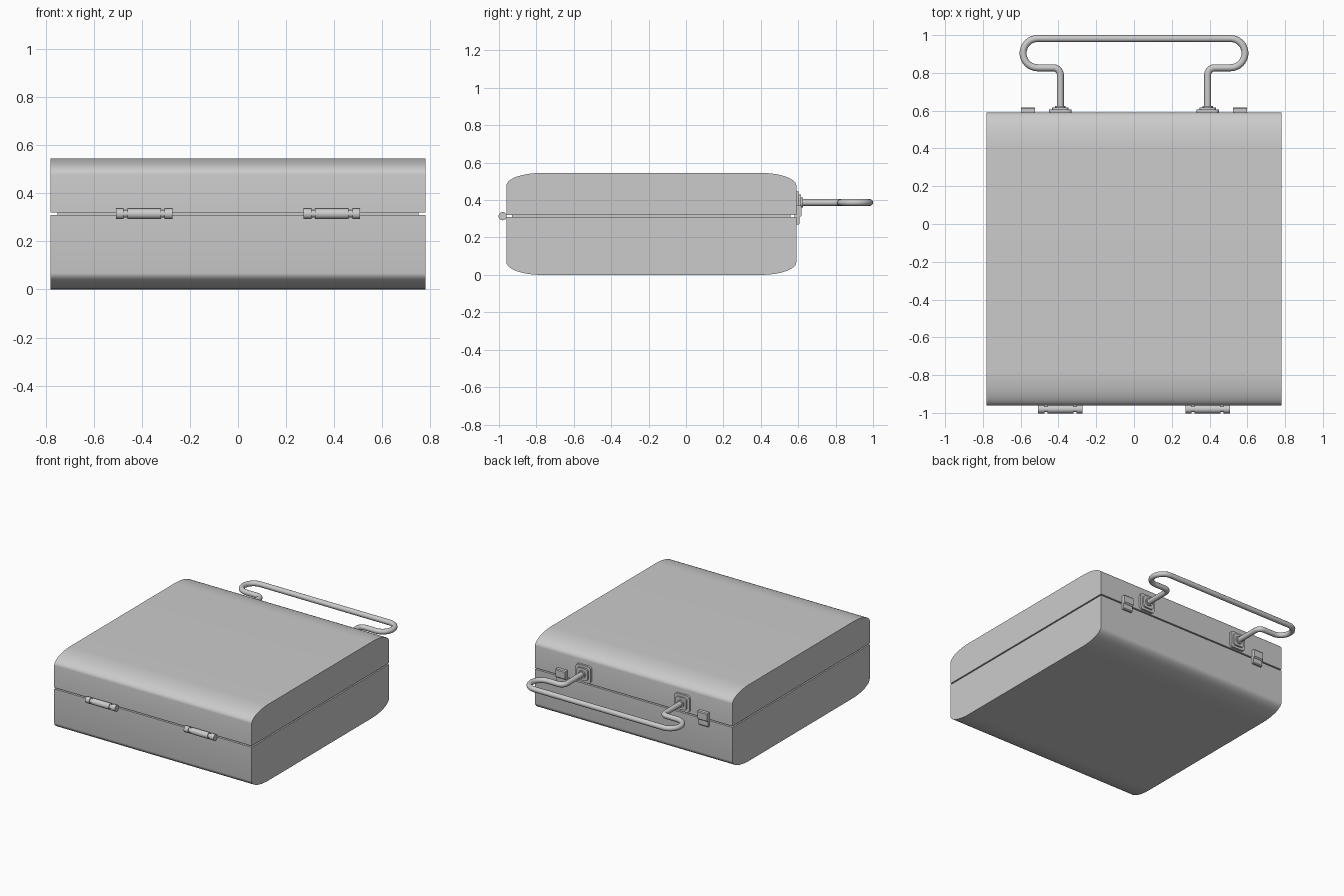
import bpy, bmesh
from math import sin, cos, pi, radians

if "Cube" in bpy.data.objects:
    bpy.data.objects.remove(bpy.data.objects["Cube"])


def finish(obj, angle=35):
    bpy.ops.object.select_all(action='DESELECT')
    obj.select_set(True)
    bpy.context.view_layer.objects.active = obj
    bpy.ops.object.shade_smooth_by_angle(angle=radians(angle))
    return obj


def prism(name, profile, x0, x1):
    """Extrude a (y, z) profile along x."""
    bm = bmesh.new()
    face = bm.faces.new([bm.verts.new((x0, y, z)) for y, z in profile])
    res = bmesh.ops.extrude_face_region(bm, geom=[face])
    verts = [v for v in res['geom'] if isinstance(v, bmesh.types.BMVert)]
    bmesh.ops.translate(bm, verts=verts, vec=(x1 - x0, 0, 0))
    bmesh.ops.recalc_face_normals(bm, faces=bm.faces)
    mesh = bpy.data.meshes.new(name)
    bm.to_mesh(mesh)
    bm.free()
    obj = bpy.data.objects.new(name, mesh)
    bpy.context.collection.objects.link(obj)
    return finish(obj)


def box(name, lo, hi):
    return prism(name, [(lo[1], lo[2]), (hi[1], lo[2]), (hi[1], hi[2]), (lo[1], hi[2])], lo[0], hi[0])


def rounded_plate(name, cx, cz, half, corner, y0, y1):
    """Rounded square plate facing +y."""
    bm = bmesh.new()
    pts = []
    for q in range(4):
        mid = pi / 4 + q * pi / 2
        ox, oz = [(half - corner) * (1 if f(mid) > 0 else -1) for f in (cos, sin)]
        for i in range(7):
            a = (q + i / 6) * pi / 2
            pts.append((cx + ox + corner * cos(a), cz + oz + corner * sin(a)))
    face = bm.faces.new([bm.verts.new((x, y0, z)) for x, z in pts])
    res = bmesh.ops.extrude_face_region(bm, geom=[face])
    bmesh.ops.translate(bm, verts=[v for v in res['geom'] if isinstance(v, bmesh.types.BMVert)],
                        vec=(0, y1 - y0, 0))
    bmesh.ops.recalc_face_normals(bm, faces=bm.faces)
    mesh = bpy.data.meshes.new(name)
    bm.to_mesh(mesh)
    bm.free()
    obj = bpy.data.objects.new(name, mesh)
    bpy.context.collection.objects.link(obj)
    return finish(obj)


# Case halves: flat ends, elliptical front and back edges
Y0, Y1, H, W = -0.96, 0.59, 0.545, 0.78
A, B, N = 0.19, 0.068, 12


def half_profile(seam, outer, s):
    pts = [(Y0, seam)]
    for i in range(N + 1):
        t = i / N * pi / 2
        pts.append((Y0 + A - A * cos(t), outer - s * B * (1 - sin(t))))
    for i in range(N + 1):
        t = pi / 2 - i / N * pi / 2
        pts.append((Y1 - A + A * cos(t), outer - s * B * (1 - sin(t))))
    return pts + [(Y1, seam)]


prism("case_bottom", half_profile(0.310, 0.0, -1), -W, W)
prism("case_lid", half_profile(0.319, H, 1), -W, W)
box("seam_lip", (-0.75, Y0 + 0.03, 0.28), (0.75, Y1 - 0.03, 0.35))

# Hinges: knobs, necks and barrel along x
for side, cx in (("left", -0.39), ("right", 0.39)):
    for part, a, b, r in (("pin", -0.115, 0.115, 0.016), ("barrel", -0.069, 0.069, 0.022),
                          ("knob_a", -0.118, -0.085, 0.022), ("knob_b", 0.085, 0.118, 0.022)):
        bpy.ops.mesh.primitive_cylinder_add(vertices=24, radius=r, depth=b - a,
                                            location=(cx + (a + b) / 2, -0.98, 0.314),
                                            rotation=(0, pi / 2, 0))
        bpy.context.object.name = f"hinge_{part}_{side}"
        finish(bpy.context.object)

# Handle mounts and latches on the back
HZ = 0.387
for side, s in (("left", -1), ("right", 1)):
    rounded_plate(f"mount_base_{side}", s * 0.39, HZ, 0.06, 0.022, Y1 - 0.01, 0.605)
    rounded_plate(f"mount_step_{side}", s * 0.39, HZ, 0.043, 0.02, Y1, 0.616)
    rounded_plate(f"mount_collar_{side}", s * 0.39, HZ, 0.027, 0.026, Y1, 0.626)
    latch = [(Y1 - 0.01, 0.268), (0.602, 0.268), (0.607, 0.274), (0.607, 0.308),
             (0.617, 0.316), (0.617, 0.364), (0.612, 0.37), (Y1 - 0.01, 0.37)]
    x0, x1 = sorted((s * 0.523, s * 0.598))
    prism(f"latch_{side}", latch, x0, x1)

# Handle: one bent rod, right half mirrored
half = [(0.39, 0.59), (0.39, 0.79)]
half += [(0.427 - 0.037 * cos(t), 0.79 + 0.037 * sin(t)) for t in [i / 6 * pi / 2 for i in range(1, 7)]]
half += [(0.51 + 0.0775 * sin(t), 0.9045 - 0.0775 * cos(t)) for t in [i / 16 * pi for i in range(17)]]
path = half + [(-x, y) for x, y in reversed(half)]
curve = bpy.data.curves.new("handle", 'CURVE')
curve.dimensions = '3D'
curve.bevel_depth = 0.0185
curve.bevel_resolution = 4
curve.use_fill_caps = True
spline = curve.splines.new('POLY')
spline.points.add(len(path) - 1)
for p, (x, y) in zip(spline.points, path):
    p.co = (x, y, HZ, 1)
handle = bpy.data.objects.new("handle", curve)
bpy.context.collection.objects.link(handle)
bpy.ops.object.select_all(action='DESELECT')
handle.select_set(True)
bpy.context.view_layer.objects.active = handle
bpy.ops.object.convert(target='MESH')
finish(bpy.context.object, 50)
